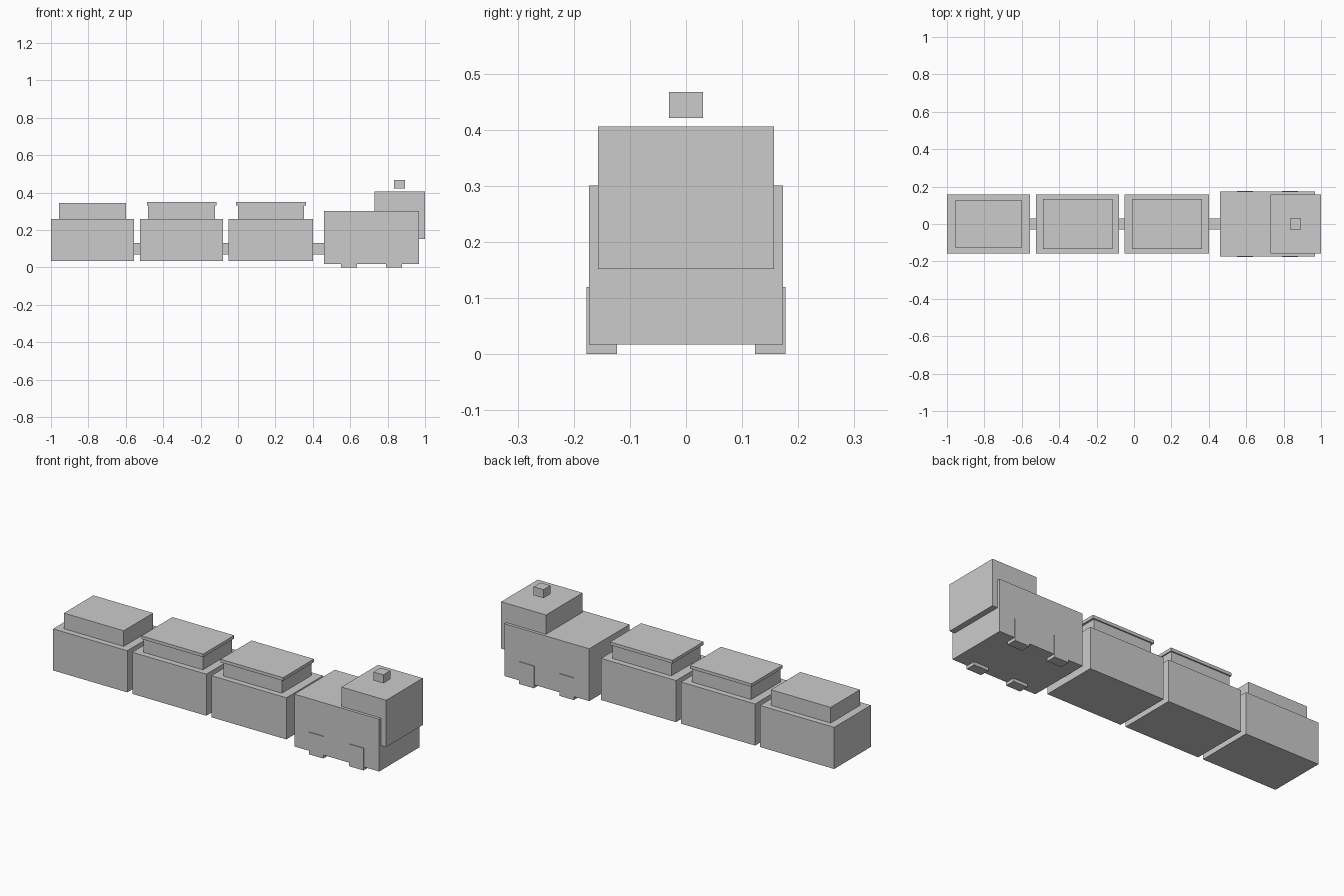
import bpy

if "Cube" in bpy.data.objects:
    bpy.data.objects.remove(bpy.data.objects["Cube"])


def box(name, x, y, z):
    """Box from (min, max) ranges along each axis."""
    ranges = (x, y, z)
    bpy.ops.mesh.primitive_cube_add(size=1, location=[(a + b) / 2 for a, b in ranges])
    ob = bpy.context.object
    ob.name = name
    ob.scale = [b - a for a, b in ranges]
    bpy.ops.object.transform_apply(location=False, rotation=False, scale=True)
    return ob


def sym(half):
    return (-half, half)


# Wagons: body, cargo and (on two of them) an overhanging lid
wagons = [
    ("rear", (-1.0, -0.555), (-0.957, -0.598), None),
    ("middle", (-0.525, -0.08), (-0.48, -0.123), (-0.487, -0.116)),
    ("front", (-0.05, 0.40), (0.0, 0.352), (-0.012, 0.363)),
]
for name, body, cargo, lid in wagons:
    box(f"{name}_wagon_body", body, sym(0.157), (0.033, 0.259))
    box(f"{name}_wagon_cargo", cargo, sym(0.126), (0.255, 0.344 if lid is None else 0.34))
    if lid:
        box(f"{name}_wagon_lid", lid, sym(0.133), (0.332, 0.349))

# Couplers bridging the gaps
for i, (a, b) in enumerate([(-0.555, -0.525), (-0.08, -0.05), (0.40, 0.46)]):
    box(f"coupler_{i + 1}", (a - 0.01, b + 0.01), sym(0.029), (0.07, 0.13))

# Locomotive
box("engine_body", (0.46, 0.969), sym(0.173), (0.017, 0.301))
box("engine_cab", (0.731, 1.0), sym(0.157), (0.152, 0.406))
box("chimney_block", (0.835, 0.894), sym(0.03), (0.421, 0.467))

# Wheel blocks, slightly proud of the engine sides
for end, x in (("rear", (0.55, 0.636)), ("front", (0.79, 0.878))):
    for side, y in (("right", (-0.177, -0.123)), ("left", (0.123, 0.177))):
        box(f"{end}_{side}_wheel", x, y, (0.0, 0.12))
